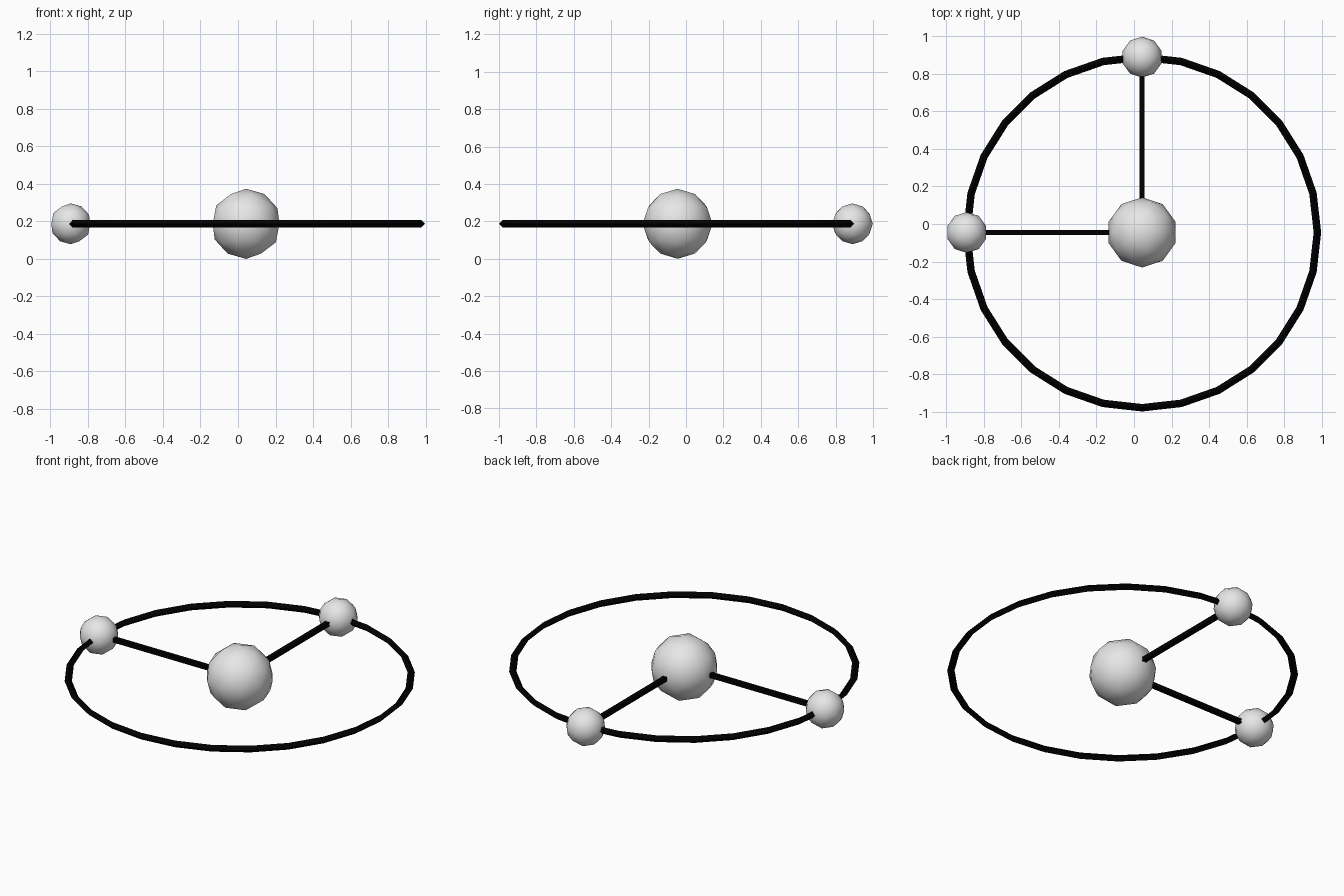
import bpy, bmesh
from math import tau
from mathutils import Matrix, Vector

cube = bpy.data.objects.get("Cube")
if cube:
    bpy.data.objects.remove(cube, do_unlink=True)

CENTRE = Vector((0.043, -0.045, 0.187))
RING_R = 0.935


def material(name, value):
    m = bpy.data.materials.new(name)
    m.use_nodes = True
    colour = (value, value, value, 1)
    m.diffuse_color = colour
    m.node_tree.nodes["Principled BSDF"].inputs["Base Color"].default_value = colour
    return m


def add_object(name, bm, mat, smooth=False):
    bmesh.ops.recalc_face_normals(bm, faces=bm.faces)
    for f in bm.faces:
        f.smooth = smooth
    mesh = bpy.data.meshes.new(name)
    bm.to_mesh(mesh)
    bm.free()
    mesh.materials.append(mat)
    obj = bpy.data.objects.new(name, mesh)
    obj.location = CENTRE
    bpy.context.collection.objects.link(obj)


def ball(name, offset, radius):
    bm = bmesh.new()
    bmesh.ops.create_icosphere(bm, subdivisions=2, radius=radius,
                               matrix=Matrix.Translation(offset))
    add_object(name, bm, grey, smooth=True)


def rod(name, end, width=0.026):
    # Square bar from the centre out to the end point
    bm = bmesh.new()
    size = [max(abs(c), width) for c in end]
    bmesh.ops.create_cube(bm, size=1, matrix=Matrix.Translation(end / 2)
                          @ Matrix.Diagonal((*size, 1)))
    add_object(name, bm, black)


def ring(name, radius, half, steps):
    # Diamond section swept around the vertical axis
    bm = bmesh.new()
    section = [(half, 0), (0, half), (-half, 0), (0, -half)]
    verts = [bm.verts.new((radius + x, 0, z)) for x, z in section]
    edges = [bm.edges.new((verts[i - 1], verts[i])) for i in range(4)]
    bmesh.ops.spin(bm, geom=verts + edges, cent=(0, 0, 0), axis=(0, 0, 1),
                   angle=tau, steps=steps)
    bmesh.ops.remove_doubles(bm, verts=bm.verts, dist=0.0005)
    add_object(name, bm, black)


grey = material("light_grey", 0.8)
black = material("black", 0.0)

# Central ball and the orbit around it
ball("central_ball", Vector(), 0.187)
ring("orbit_ring", RING_R, 0.02, 28)

# Two outer balls, each on a rod
for side, direction in (("right", (-1, 0, 0)), ("back", (0, 1, 0))):
    end = Vector(direction) * RING_R
    ball(side + "_ball", end, 0.109)
    rod(side + "_rod", end)
